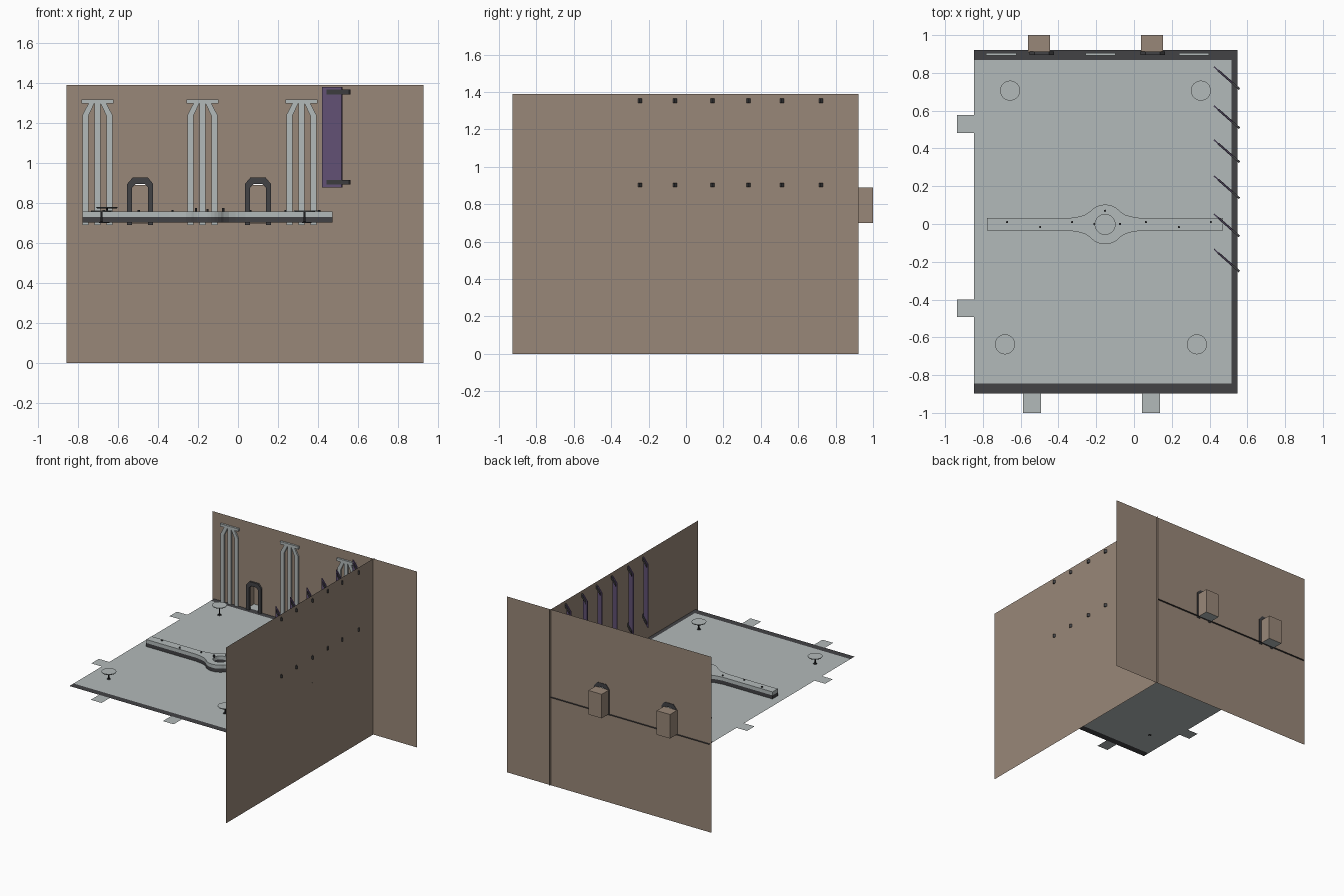
import bpy, bmesh, math
from mathutils import Vector

if "Cube" in bpy.data.objects:
    bpy.data.objects.remove(bpy.data.objects["Cube"])


def material(name, rgb):
    lin = [c / 12.92 if c <= 0.04045 else ((c + 0.055) / 1.055) ** 2.4 for c in rgb]
    m = bpy.data.materials.new(name)
    m.diffuse_color = (*lin, 1)
    m.use_nodes = True
    m.node_tree.nodes["Principled BSDF"].inputs["Base Color"].default_value = m.diffuse_color
    return m


BROWN = material("wall brown", (0.60, 0.53, 0.47))
PALE = material("pale grey", (0.70, 0.73, 0.73))
DARK = material("charcoal", (0.26, 0.26, 0.27))
PURPLE = material("purple", (0.42, 0.35, 0.50))
BLACK = material("black", (0.12, 0.12, 0.13))


def finish(bm, name, mat):
    me = bpy.data.meshes.new(name)
    bm.to_mesh(me)
    bm.free()
    me.materials.append(mat)
    ob = bpy.data.objects.new(name, me)
    bpy.context.collection.objects.link(ob)
    return ob


def prism(name, loops, to3d, depth, mat):
    """Fill 2D loops (inner loops are holes) and extrude along depth."""
    bm = bmesh.new()
    edges = []
    for loop in loops:
        vs = [bm.verts.new(to3d(*p)) for p in loop]
        edges += [bm.edges.new((vs[i - 1], vs[i])) for i in range(len(vs))]
    bmesh.ops.triangle_fill(bm, edges=edges, use_beauty=True)
    geo = bmesh.ops.extrude_face_region(bm, geom=bm.faces[:], use_keep_orig=True)["geom"]
    bmesh.ops.translate(bm, vec=Vector(depth),
                        verts=[g for g in geo if isinstance(g, bmesh.types.BMVert)])
    bmesh.ops.recalc_face_normals(bm, faces=bm.faces[:])
    return finish(bm, name, mat)


def sheet(name, corners, mat):
    bm = bmesh.new()
    bm.faces.new([bm.verts.new(c) for c in corners])
    return finish(bm, name, mat)


def floor_sheet(name, x0, x1, y0, y1, mat, z=0.70):
    return sheet(name, [(x0, y0, z), (x1, y0, z), (x1, y1, z), (x0, y1, z)], mat)


def cylinder(name, x, y, z0, z1, r0, r1, mat, n=32):
    bm = bmesh.new()
    bmesh.ops.create_cone(bm, cap_ends=True, segments=n, radius1=r0, radius2=r1, depth=z1 - z0)
    bmesh.ops.translate(bm, verts=bm.verts[:], vec=(x, y, (z0 + z1) / 2))
    return finish(bm, name, mat)


WALL_Y, WALL_X, TOP, FLOOR = 0.908, 0.547, 1.39, 0.70
xz = lambda x, z: (x, WALL_Y, z)

# floor, dark borders and edge tabs
floor_sheet("floor", -0.846, 0.515, -0.845, 0.868, PALE)
floor_sheet("floor_border_back", -0.846, WALL_X, 0.868, 0.922, DARK)
floor_sheet("floor_border_front", -0.846, WALL_X, -0.897, -0.845, DARK)
floor_sheet("floor_border_right", 0.515, WALL_X, -0.845, 0.868, DARK)
for y in (0.53, -0.446):
    floor_sheet("left_tab", -0.938, -0.846, y - 0.047, y + 0.047, PALE)
for x in (-0.54, 0.09):
    floor_sheet("front_tab", x - 0.047, x + 0.047, -1.0, -0.897, PALE)

# right wall, and back wall with two doorway openings
sheet("right_wall", [(WALL_X, -0.928, 0), (WALL_X, 0.921, 0),
                     (WALL_X, 0.921, TOP), (WALL_X, -0.928, TOP)], BROWN)
doors = (-0.489, 0.10)
xs = [-0.857, doors[0] - 0.04, doors[0] + 0.04, doors[1] - 0.04, doors[1] + 0.04, 0.928]
zs = [0, FLOOR, 0.895, TOP]
bm = bmesh.new()
for i in range(5):
    for j in range(3):
        if not (j == 1 and i in (1, 3)):
            bm.faces.new([bm.verts.new(xz(xs[a], zs[b])) for a, b in
                          ((i, j), (i + 1, j), (i + 1, j + 1), (i, j + 1))])
bmesh.ops.remove_doubles(bm, verts=bm.verts[:], dist=1e-5)
finish(bm, "back_wall", BROWN)

# doorway frames with niches behind
for d, nx in zip(doors, (-0.502, 0.095)):
    outer = [(-.065, .69), (-.065, .895), (-.038, .927), (.038, .927), (.065, .895), (.065, .69)]
    inner = [(.04, .69), (.04, .877), (.022, .895), (-.022, .895), (-.04, .877), (-.04, .69)]
    prism("doorway_frame", [[(d + x, z) for x, z in outer + inner]],
          lambda x, z: (x, WALL_Y + 0.004, z), (0, -0.018, 0), DARK)
    x0, x1, y0, y1, z0, z1 = nx - 0.058, nx + 0.058, WALL_Y, 1.0, FLOOR, 0.89
    bm = bmesh.new()
    v = [bm.verts.new(p) for p in ((x0, y0, z0), (x0, y1, z0), (x1, y1, z0), (x1, y0, z0),
                                   (x0, y0, z1), (x0, y1, z1), (x1, y1, z1), (x1, y0, z1))]
    for f in ((0, 1, 5, 4), (1, 2, 6, 5), (2, 3, 7, 6), (4, 5, 6, 7)):
        bm.faces.new([v[k] for k in f])
    finish(bm, "niche", BROWN)
    floor_sheet("niche_floor", x0, x1, 0.922, y1, PALE)

# pale three-bar columns on the back wall
front = lambda x, z: (x, WALL_Y - 0.002, z)
for c in (-0.703, -0.178, 0.317):
    prism("column_middle", [[(c - .015, .69), (c + .015, .69), (c + .015, 1.297), (c - .015, 1.297)]],
          front, (0, -0.012, 0), PALE)
    prism("column_cap", [[(c - .08, 1.297), (c + .08, 1.297), (c + .08, 1.318), (c - .08, 1.318)]],
          front, (0, -0.015, 0), PALE)
    side = [(.045, .69), (.075, .69), (.075, 1.24), (.045, 1.297), (.016, 1.297), (.045, 1.235)]
    for s in (-1, 1):
        prism("column_side", [[(c + s * x, z) for x, z in side]], front, (0, -0.012, 0), PALE)

# long central bar with round hub and hole, dark below and pale above
HX = -0.153
arc = [(0.105 * math.cos(math.radians(a)), 0.105 * math.sin(math.radians(a)))
       for a in range(140, 39, -10)]
left = [(-.625, .033), (-.19, .033), (-.14, .041), (-.108, .05), (-.092, .06)]
upper = left + arc + [(-x, y) for x, y in reversed(left)]
outline = upper + [(x, -y) for x, y in reversed(upper)]
hole = [(0.053 * math.cos(math.tau * k / 32), 0.053 * math.sin(math.tau * k / 32)) for k in range(32)]
for name, z, h, mat in (("bar_base", 0.701, 0.028, DARK), ("bar_top", 0.729, 0.028, PALE)):
    prism(name, [outline, hole], lambda x, y: (HX + x, y - 0.002, z), (0, 0, h), mat)

# pegs on the bar
for x, y, h in ((-.672, .01, .008), (-.497, -.016, .008), (-.328, .01, .008), (-.21, 0, .018),
                (-.153, .07, .012), (-.074, 0, .018), (.063, .01, .008), (.238, -.016, .008),
                (.407, .01, .008)):
    cylinder("peg", x, y, 0.75, 0.757 + h, 0.006, 0.006, DARK, 10)

# four small round tables
for x, y, z in ((-.656, .706, .78), (.354, .706, .761), (-.683, -.637, .761), (.333, -.637, .761)):
    cylinder("table_top", x, y, z - 0.003, z, 0.053, 0.053, PALE)
    cylinder("table_underside", x, y, z - 0.007, z - 0.003, 0.05, 0.053, BLACK)
    cylinder("table_stem", x, y, FLOOR, z - 0.007, 0.005, 0.005, BLACK, 12)
    cylinder("table_foot", x, y, FLOOR, 0.706, 0.014, 0.008, BLACK, 12)

# slanted purple slats with dark brackets that poke through the right wall
SLOPE = -0.88
for y in (.833, .626, .446, .255, .053, -.133):
    def plank(name, x0, x1, z0, z1, t, mat):
        n = Vector((-SLOPE, 1)).normalized() * t / 2
        a, b = Vector((x0, y + SLOPE * (x0 - 0.423))), Vector((x1, y + SLOPE * (x1 - 0.423)))
        prism(name, [[tuple(a - n), tuple(b - n), tuple(b + n), tuple(a + n)]],
              lambda px, py: (px, py, z0), (0, 0, z1 - z0), mat)
    plank("slat", 0.423, 0.52, 0.877, 1.38, 0.006, PURPLE)
    for z in (0.903, 1.354):
        plank("slat_bracket", 0.446, 0.558, z - 0.012, z + 0.012, 0.011, DARK)
